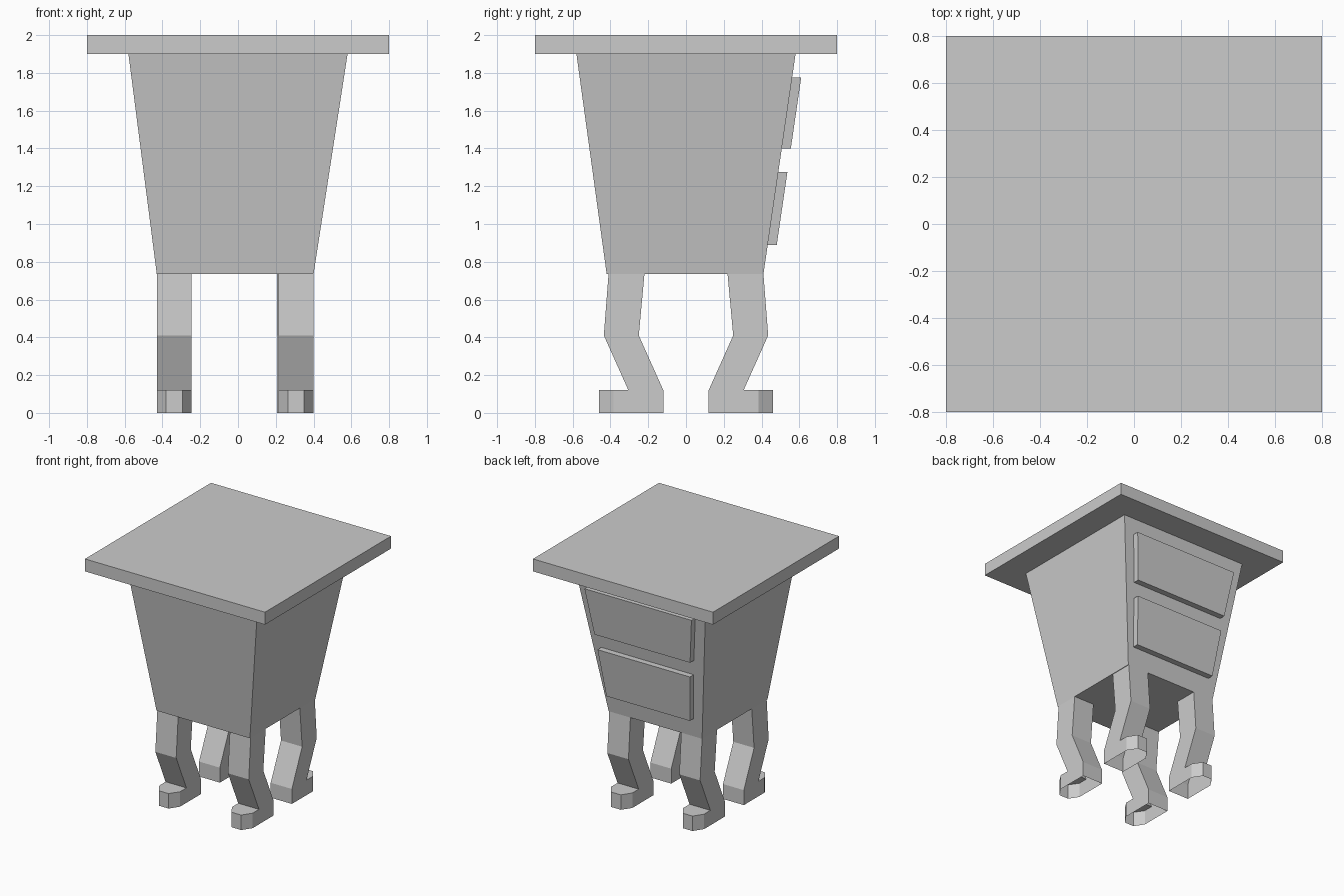
import bpy, bmesh

if "Cube" in bpy.data.objects:
    bpy.data.objects.remove(bpy.data.objects["Cube"])


def make(name, verts, faces):
    mesh = bpy.data.meshes.new(name)
    mesh.from_pydata(verts, [], faces)
    bm = bmesh.new()
    bm.from_mesh(mesh)
    bmesh.ops.remove_doubles(bm, verts=bm.verts, dist=1e-5)
    bmesh.ops.recalc_face_normals(bm, faces=bm.faces)
    bm.to_mesh(mesh)
    bm.free()
    obj = bpy.data.objects.new(name, mesh)
    bpy.context.collection.objects.link(obj)
    return obj


def loft(name, low, high):
    """Solid between two four-cornered rings."""
    sides = [(i, (i + 1) % 4, (i + 1) % 4 + 4, i + 4) for i in range(4)]
    return make(name, low + high, [(3, 2, 1, 0), (4, 5, 6, 7)] + sides)


def rect(x0, x1, y0, y1, z):
    return [(x0, y0, z), (x1, y0, z), (x1, y1, z), (x0, y1, z)]


# Table top
loft("table_top", rect(-0.8, 0.8, -0.8, 0.8, 1.9), rect(-0.8, 0.8, -0.8, 0.8, 2.0))

# Tapered cabinet
Z0, Z1 = 0.735, 1.9
loft("cabinet", rect(-0.43, 0.40, -0.42, 0.41, Z0), rect(-0.58, 0.58, -0.58, 0.58, Z1))


# Drawer fronts that lean with the back face
def back_y(z):
    return 0.41 + (0.58 - 0.41) * (z - Z0) / (Z1 - Z0)


for name, z0, w0, z1, w1 in (("upper_drawer", 1.40, 0.425, 1.775, 0.475),
                             ("lower_drawer", 0.89, 0.37, 1.275, 0.41)):
    loft(name, rect(-w0, w0, back_y(z0) - 0.005, back_y(z0) + 0.048, z0),
         rect(-w1, w1, back_y(z1) - 0.005, back_y(z1) + 0.048, z1))


# Bent legs with chamfered toes, open underneath; s = -1 front, 1 back
def leg(name, x0, x1, s):
    rings = [(0.22, 0.41, Z0), (0.25, 0.435, 0.41), (0.12, 0.305, 0.12), (0.12, 0.305, 0.0)]
    verts, faces = [], []
    for inner, outer, z in rings:
        verts += rect(x0, x1, s * inner, s * outer, z)
    for r in range(3):
        for i in range(4):
            if r == 2 and i == 2:
                continue  # the toe continues from here
            a, b = r * 4 + i, r * 4 + (i + 1) % 4
            faces.append((a, b, b + 4, a + 4))
    c = 0.05
    plan = [(x0, 0.305), (x0, 0.385), (x0 + c, 0.46),
            (x1 - c, 0.46), (x1, 0.385), (x1, 0.305)]
    n = len(verts)
    for z in (0.12, 0.0):
        verts += [(x, s * y, z) for x, y in plan]
    faces.append(tuple(range(n, n + 6)))
    faces += [(n + i, n + i + 1, n + i + 7, n + i + 6) for i in range(5)]
    make(name, verts, faces)


leg("front_left_leg", -0.43, -0.245, -1)
leg("front_right_leg", 0.215, 0.40, -1)
leg("back_left_leg", -0.43, -0.245, 1)
leg("back_right_leg", 0.207, 0.395, 1)
